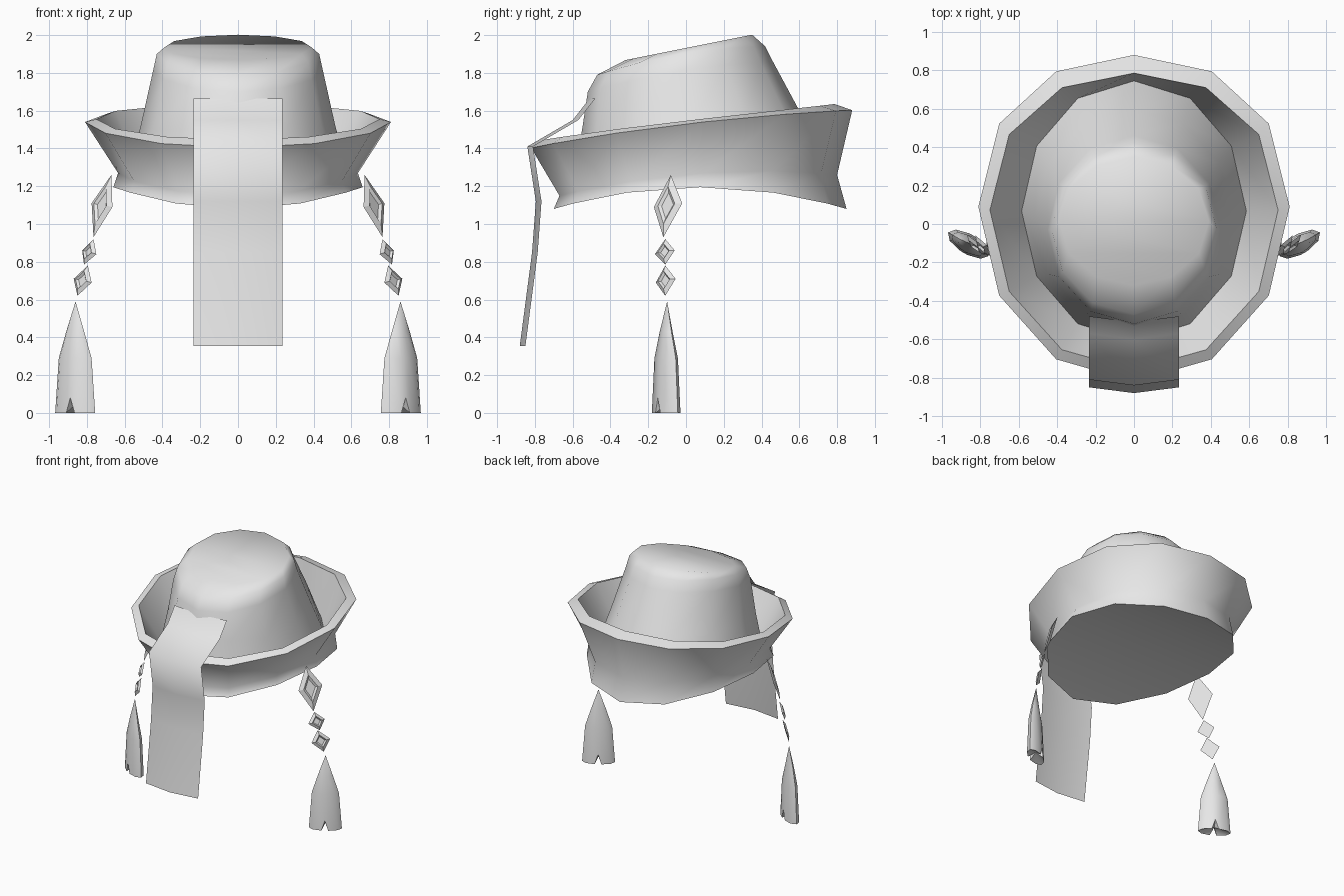
import bpy, bmesh, math
from mathutils import Vector

if "Cube" in bpy.data.objects:
    bpy.data.objects.remove(bpy.data.objects["Cube"])

GREY = bpy.data.materials.new("light_grey")
GREY.diffuse_color = (0.8, 0.8, 0.8, 1)
GREY.use_nodes = True
GREY.node_tree.nodes["Principled BSDF"].inputs["Base Color"].default_value = GREY.diffuse_color


def finish(name, bm, angle=50):
    bmesh.ops.recalc_face_normals(bm, faces=bm.faces)
    me = bpy.data.meshes.new(name)
    bm.to_mesh(me)
    bm.free()
    me.materials.append(GREY)
    ob = bpy.data.objects.new(name, me)
    bpy.context.collection.objects.link(ob)
    bpy.ops.object.select_all(action='DESELECT')
    ob.select_set(True)
    bpy.context.view_layer.objects.active = ob
    bpy.ops.object.shade_smooth_by_angle(angle=math.radians(angle))
    return ob


def bridge(bm, r0, r1):
    n = len(r0)
    for i in range(n):
        j = (i + 1) % n
        bm.faces.new((r0[i], r0[j], r1[j], r1[i]))


def fan(bm, ring, point):
    c = bm.verts.new(point)
    for i in range(len(ring)):
        bm.faces.new((ring[i], ring[(i + 1) % len(ring)], c))


def strip_cap(bm, ring):
    """Close a twelve-sided ring with strips running left to right."""
    for i in range(-3, 3):
        loop = [ring[i], ring[i + 1], ring[5 - i], ring[6 - i if i > -3 else 9]]
        bm.faces.new(list(dict.fromkeys(loop)))


def hat_ring(bm, y0, y1, rx, a, b, c, d=0):
    """Twelve-sided ring from y0 (front) to y1 (back); height a + b*s + c*s^2."""
    out = []
    for i in range(12):
        t = math.tau * i / 12
        s = math.sin(t)
        y = (y0 + y1) / 2 + (y1 - y0) / 2 * s + d * (1 - s * s) * (1 + s)
        out.append(bm.verts.new((rx * math.cos(t), y, a + b * s + c * s * s)))
    return out


def hat_shell(name, profile, cap_index, angle):
    bm = bmesh.new()
    rings = [hat_ring(bm, *p) for p in profile]
    for r0, r1 in zip(rings, rings[1:]):
        bridge(bm, r0, r1)
    strip_cap(bm, rings[cap_index])
    return finish(name, bm, angle)


GROOVE = (-0.61, 0.745, 0.585, 1.26, 0.05, -0.04)

# Upturned brim: underside, flared foot, outer wall, rim, inner wall
hat_shell("brim", [
    (-0.70, 0.85, 0.66, 1.195, 0, -0.115),
    (-0.67, 0.80, 0.635, 1.27, 0.055, -0.065, 0.03),
    (-0.82, 0.88, 0.81, 1.54, 0.10, -0.037, 0.06),
    (-0.76, 0.785, 0.75, 1.555, 0.095, -0.015, 0.06),
    GROOVE], 0, 75)

# Crown with slanted top
hat_shell("crown", [
    GROOVE,
    (-0.55, 0.60, 0.515, 1.52, 0.05, 0.03),
    (-0.52, 0.46, 0.45, 1.81, 0.08, -0.03),
    (-0.47, 0.42, 0.43, 1.90, 0.075, -0.035),
    (-0.32, 0.35, 0.39, 1.935, 0.067, 0)], -1, 60)

# Front ribbon, slightly folded down its middle
bm = bmesh.new()
path = [(-0.48, 1.665), (-0.57, 1.55), (-0.81, 1.41), (-0.765, 1.12), (-0.785, 0.85), (-0.85, 0.355)]
rows = [[bm.verts.new((x, y - (0.03 if x == 0 else 0), z)) for x in (-0.235, 0, 0.235)]
        for y, z in path]
for r0, r1 in zip(rows, rows[1:]):
    for k in (0, 1):
        bm.faces.new((r0[k], r0[k + 1], r1[k + 1], r1[k]))
finish("front_ribbon", bm, 80)


# Hanging ornaments
def diamond(name, side, top, bottom, front, back):
    """Flat back plate, raised frame and recessed centre."""
    pts = [Vector(p) for p in (top, front, bottom, back)]
    mid = sum(pts, Vector()) / 4
    n = (pts[3] - pts[1]).cross(pts[2] - pts[0]).normalized()
    if n.x < 0:
        n = -n
    bm = bmesh.new()

    def loop(scale, lift):
        out = []
        for p in pts:
            q = mid + (p - mid) * scale + n * lift
            out.append(bm.verts.new((q.x * side, q.y, q.z)))
        return out

    rings = [loop(1, 0), loop(0.6, 0.014), loop(0.42, 0.002)]
    for r0, r1 in zip(rings, rings[1:]):
        bridge(bm, r0, r1)
    bm.faces.new(rings[0])
    bm.faces.new(rings[-1])
    finish(name, bm, 20)


def tassel(name, side):
    """Flattened cone with a narrow slit in the front and back of its hem."""
    bm = bmesh.new()
    rings = []
    half = (0, 40, 78, 90, 102, 140)
    for z, k in ((0, 1.0), (0.29, 0.82), (0.43, 0.45)):
        ring = []
        for deg in half + tuple(h + 180 for h in half):
            t = math.radians(deg)
            u, v = 0.123 * k * math.cos(t), 0.052 * k * math.sin(t)
            slit = 0.08 if z == 0 and deg in (90, 270) else 0
            ring.append(bm.verts.new((side * (0.862 + 0.86 * u + 0.5 * v),
                                      -0.105 + 0.5 * u - 0.86 * v, z + slit)))
        rings.append(ring)
    for r0, r1 in zip(rings, rings[1:]):
        bridge(bm, r0, r1)
    fan(bm, rings[-1], (side * 0.86, -0.10, 0.59))
    fan(bm, rings[0], (side * 0.862, -0.105, 0.04))
    finish(name, bm, 60)


for side, tag in ((1, "right"), (-1, "left")):
    diamond(tag + "_large_diamond", side, (0.67, -0.08, 1.26), (0.765, -0.12, 0.93),
            (0.665, -0.17, 1.09), (0.775, -0.02, 1.11))
    diamond(tag + "_upper_small_diamond", side, (0.765, -0.11, 0.92), (0.815, -0.11, 0.785),
            (0.75, -0.165, 0.84), (0.825, -0.06, 0.86))
    diamond(tag + "_lower_small_diamond", side, (0.795, -0.11, 0.78), (0.85, -0.11, 0.62),
            (0.775, -0.16, 0.69), (0.87, -0.055, 0.71))
    tassel(tag + "_tassel", side)
